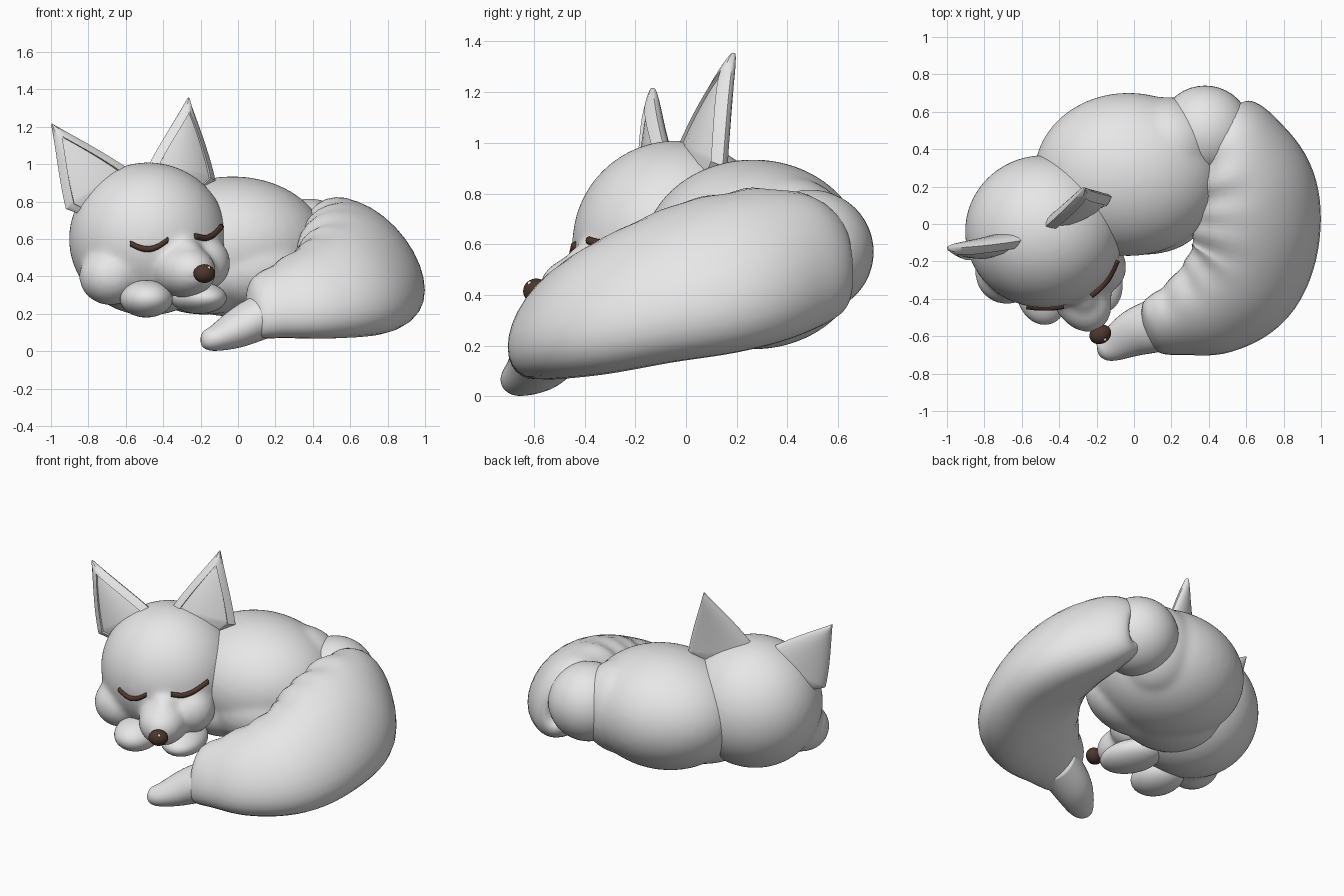
import bpy, bmesh, math
from mathutils import Vector, Matrix

if "Cube" in bpy.data.objects:
    bpy.data.objects.remove(bpy.data.objects["Cube"])


def material(name, col):
    m = bpy.data.materials.new(name)
    m.diffuse_color = (*col, 1)
    m.use_nodes = True
    m.node_tree.nodes["Principled BSDF"].inputs["Base Color"].default_value = m.diffuse_color
    return m


GREY = material("light_grey", (0.8, 0.8, 0.8))
BROWN = material("dark_brown", (0.075, 0.037, 0.025))


def finish(name, bm, mat, angle=180):
    bmesh.ops.recalc_face_normals(bm, faces=bm.faces[:])
    me = bpy.data.meshes.new(name)
    bm.to_mesh(me)
    bm.free()
    me.materials.append(mat)
    ob = bpy.data.objects.new(name, me)
    bpy.context.collection.objects.link(ob)
    bpy.ops.object.select_all(action='DESELECT')
    ob.select_set(True)
    bpy.context.view_layer.objects.active = ob
    bpy.ops.object.shade_smooth_by_angle(angle=math.radians(angle))
    return ob


def blobs(name, parts, mat, blend=0):
    """Ellipsoids (centre, radii, yaw); optionally melted into one skin."""
    bm = bmesh.new()
    for c, r, yaw in parts:
        mtx = (Matrix.Translation(c) @ Matrix.Rotation(math.radians(yaw), 4, 'Z')
               @ Matrix.Diagonal((*r, 1)))
        bmesh.ops.create_uvsphere(bm, u_segments=40, v_segments=24, radius=1, matrix=mtx)
    ob = finish(name, bm, mat)
    if blend:
        rm = ob.modifiers.new("melt", 'REMESH')
        rm.mode, rm.voxel_size, rm.use_smooth_shade = 'VOXEL', 0.016, True
        sm = ob.modifiers.new("soften", 'SMOOTH')
        sm.factor, sm.iterations = 0.5, blend
    return ob


def skin(bm, rings):
    """Bridge closed rings of points and cap both ends."""
    vs = [[bm.verts.new(p) for p in ring] for ring in rings]
    n = len(vs[0])
    for a, b in zip(vs, vs[1:]):
        for i in range(n):
            bm.faces.new((a[i], a[(i + 1) % n], b[(i + 1) % n], b[i]))
    bm.faces.new(vs[0])
    bm.faces.new(vs[-1])


def spline(rows, steps):
    out = []
    for i in range(len(rows) - 1):
        p = [rows[max(0, min(len(rows) - 1, i + k))] for k in (-1, 0, 1, 2)]
        for s in range(steps):
            t = s / steps
            out.append([0.5 * (2 * b + (c - a) * t + (2 * a - 5 * b + 4 * c - d) * t * t
                        + (3 * b - a - 3 * c + d) * t ** 3) for a, b, c, d in zip(*p)])
    return out + [list(rows[-1])]


def sweep(name, rows, mat, lean=0.0, wrinkle=0.0, steps=7, n=32):
    """Elliptical sections along a path: x, y, z, half width, half height."""
    pts = spline(rows, steps)
    rings = []
    for i, (x, y, z, hw, hh) in enumerate(pts):
        a, b = pts[max(0, i - 1)], pts[min(len(pts) - 1, i + 1)]
        t = Vector((b[0] - a[0], b[1] - a[1], 0)).normalized()
        side = Vector((-t.y, t.x, 0))
        ring = []
        for k in range(n):
            u, v = math.cos(math.tau * k / n), math.sin(math.tau * k / n)
            # a few gathered folds on the inside of the bend
            f = 1 + wrinkle * max(0, -u) * max(0, v + 0.4) * math.sin(i * 0.9) * math.sin(i * 0.23)
            ring.append(Vector((x, y, z)) + side * hw * u * f
                        + Vector((0, 0, hh * v * f - lean * hw * (u + 0.2 * u * u))))
        rings.append(ring)
    bm = bmesh.new()
    skin(bm, rings)
    return finish(name, bm, mat)


# Body with loin and belly, then the haunch
blobs("body", [((-0.03, 0.265, 0.56), (0.505, 0.438, 0.375), 0),
               ((0.18, 0.415, 0.565), (0.27, 0.265, 0.30), 0),
               ((-0.18, 0.11, 0.40), (0.34, 0.285, 0.205), 0),
               ((0.06, 0.06, 0.44), (0.33, 0.225, 0.22), 0)], GREY, blend=18)
blobs("haunch", [((0.38, 0.49, 0.57), (0.25, 0.25, 0.245), 0)], GREY)

# Head with cheeks, muzzle and bridge
HC, HR = Vector((-0.48, -0.04, 0.6)), Vector((0.42, 0.405, 0.405))
blobs("head", [(HC, HR * 1.012, 0),
               ((-0.68, -0.26, 0.40), (0.17, 0.17, 0.155), 0),
               ((-0.19, -0.23, 0.47), (0.15, 0.15, 0.15), 0),
               ((-0.285, -0.38, 0.425), (0.155, 0.21, 0.14), 27),
               ((-0.30, -0.34, 0.49), (0.11, 0.16, 0.13), 27)], GREY, blend=18)
blobs("nose", [((-0.18, -0.59, 0.415), (0.06, 0.05, 0.05), 27)], BROWN)
blobs("nose_glint", [((-0.155, -0.617, 0.446), (0.009, 0.009, 0.009), 0)], GREY)

# Front paws
blobs("left_paw", [((-0.49, -0.36, 0.28), (0.14, 0.18, 0.1), 10)], GREY)
blobs("right_paw", [((-0.21, -0.27, 0.285), (0.14, 0.21, 0.085), 20)], GREY)


# Closed eyelids follow the head surface
def eyelid(name, a, mid, b, out):
    rows, r = [], 0.016
    for x, z in (a, ((a[0] + mid[0]) / 2, a[1] * 0.3 + mid[1] * 0.7), mid,
                 ((b[0] + mid[0]) / 2, b[1] * 0.3 + mid[1] * 0.7), b):
        q = 1 - ((x - HC.x) / HR.x) ** 2 - ((z - HC.z) / HR.z) ** 2
        rows.append((x, HC.y - HR.y * math.sqrt(max(q, 0)) - out, z, r, r))
    sweep(name, rows, BROWN, steps=4, n=12)


eyelid("left_eyelid", (-0.575, 0.575), (-0.48, 0.545), (-0.375, 0.595), 0.006)
eyelid("right_eyelid", (-0.23, 0.615), (-0.17, 0.605), (-0.09, 0.665), 0.018)


# Ears: plump lens section with a sunken inner panel
def ear(name, a, b, tip):
    a, b, tip = Vector(a), Vector(b), Vector(tip)
    nrm = (b - a).cross(tip - a).normalized()
    if nrm.y > 0:
        nrm = -nrm
    rings = []
    for i in range(21):
        t = min(i / 20, 0.985)
        l, r = a.lerp(tip, t), b.lerp(tip, t)
        mid = (l + r) / 2 + nrm * 0.03 * t * (1 - t)
        half = (r - l) / 2 * (1 + 0.2 * t * (1 - t))
        hw = half.length
        depth = 0.07 * (1 - t) ** 0.5
        ui = max(0.02, 1 - 0.045 / hw)
        ring = []
        for k in range(13):
            u = math.cos(math.pi * k / 12)
            ring.append(mid + half * u - nrm * depth * math.sqrt(max(0, 1 - u * u)))
        cut = 0.014 if ui > 0.02 else 0
        for u, d in ((-(1 + ui) / 2, 0), (-ui, 0), (-ui * 0.97, cut), (-ui / 2, cut), (0, cut),
                     (ui / 2, cut), (ui * 0.97, cut), (ui, 0), ((1 + ui) / 2, 0)):
            ring.append(mid + half * u + nrm * (depth * 0.9 * (1 - abs(u) ** 3) - d))
        rings.append(ring)
    # root sunk into the head
    rings.insert(0, [p.lerp(HC, 0.3) for p in rings[0]])
    bm = bmesh.new()
    skin(bm, rings)
    finish(name, bm, GREY, 40)


ear("left_ear", (-0.92, -0.17, 0.76), (-0.58, -0.085, 0.97), (-1.0, -0.13, 1.22))
ear("right_ear", (-0.48, -0.02, 0.99), (-0.12, 0.145, 0.91), (-0.265, 0.19, 1.36))

# Bushy curled tail
sweep("tail", [(0.50, 0.63, 0.53, 0.03, 0.05),
               (0.505, 0.61, 0.53, 0.12, 0.17),
               (0.57, 0.47, 0.535, 0.22, 0.26),
               (0.65, 0.22, 0.50, 0.315, 0.295),
               (0.66, -0.04, 0.45, 0.335, 0.29),
               (0.585, -0.28, 0.38, 0.325, 0.27),
               (0.42, -0.43, 0.325, 0.28, 0.235),
               (0.23, -0.51, 0.275, 0.20, 0.19),
               (0.09, -0.54, 0.235, 0.14, 0.15),
               (0.05, -0.55, 0.22, 0.03, 0.04)], GREY, lean=0.35, wrinkle=0.06)
# Thin tail tip
sweep("tail_tip", [(-0.195, -0.68, 0.06, 0.008, 0.008),
                   (-0.18, -0.675, 0.062, 0.05, 0.045),
                   (-0.12, -0.65, 0.075, 0.087, 0.073),
                   (0.02, -0.575, 0.14, 0.13, 0.118),
                   (0.2, -0.52, 0.22, 0.15, 0.135)], GREY)
